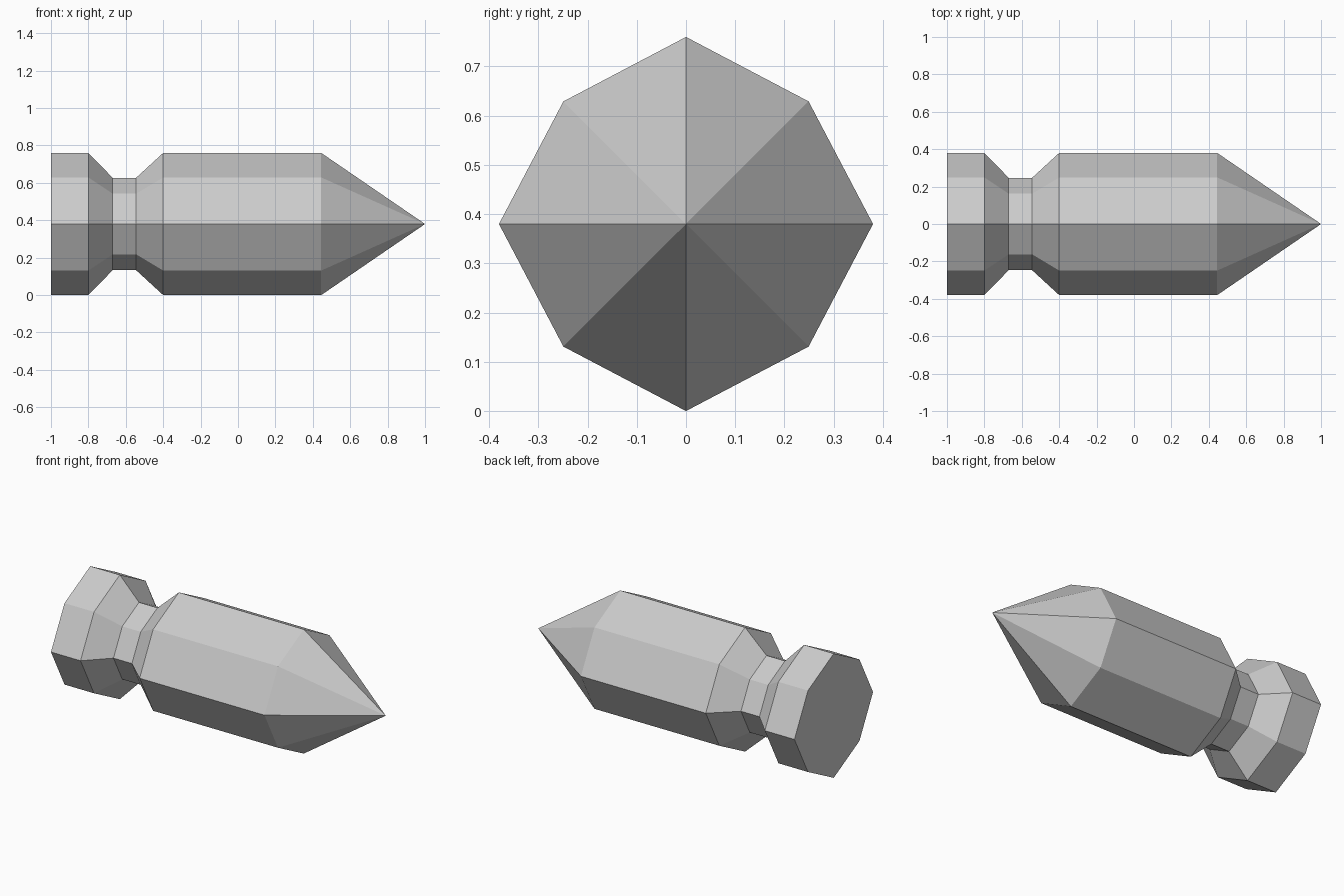
import bpy
import bmesh
from math import sin, cos, pi

if "Cube" in bpy.data.objects:
    bpy.data.objects.remove(bpy.data.objects["Cube"], do_unlink=True)

SIDES = 8
RADIUS = 0.38
CORNER = 0.927  # diagonal corners sit slightly inside the circle
TIP_X = 1.0

# Material
grey = bpy.data.materials.new("plain_grey")
grey.use_nodes = True
color = (0.6, 0.6, 0.6, 1)
grey.diffuse_color = color
grey.node_tree.nodes["Principled BSDF"].inputs["Base Color"].default_value = color

# Profile along x: flat end cap, flare, neck, flare, shaft shoulder
profile = [(-1.0, RADIUS), (-0.8, RADIUS), (-0.67, 0.247),
           (-0.545, 0.247), (-0.4, RADIUS), (0.445, RADIUS)]


def add_ring(bm, x, radius):
    ring = []
    for i in range(SIDES):
        r = radius * (CORNER if i % 2 else 1)
        a = 2 * pi * i / SIDES
        ring.append(bm.verts.new((x, r * cos(a), RADIUS + r * sin(a))))
    return ring


# Faceted peg: rings joined by quads, a flat cap and a pointed tip
bm = bmesh.new()
rings = [add_ring(bm, x, r) for x, r in profile]
tip = bm.verts.new((TIP_X, 0, RADIUS))
bm.faces.new(rings[0])
for i in range(SIDES):
    j = (i + 1) % SIDES
    for a, b in zip(rings, rings[1:]):
        bm.faces.new((a[i], a[j], b[j], b[i]))
    bm.faces.new((rings[-1][i], rings[-1][j], tip))
bmesh.ops.recalc_face_normals(bm, faces=bm.faces)

mesh = bpy.data.meshes.new("pointed_peg")
bm.to_mesh(mesh)
bm.free()
mesh.materials.append(grey)
bpy.context.collection.objects.link(bpy.data.objects.new("pointed_peg", mesh))
